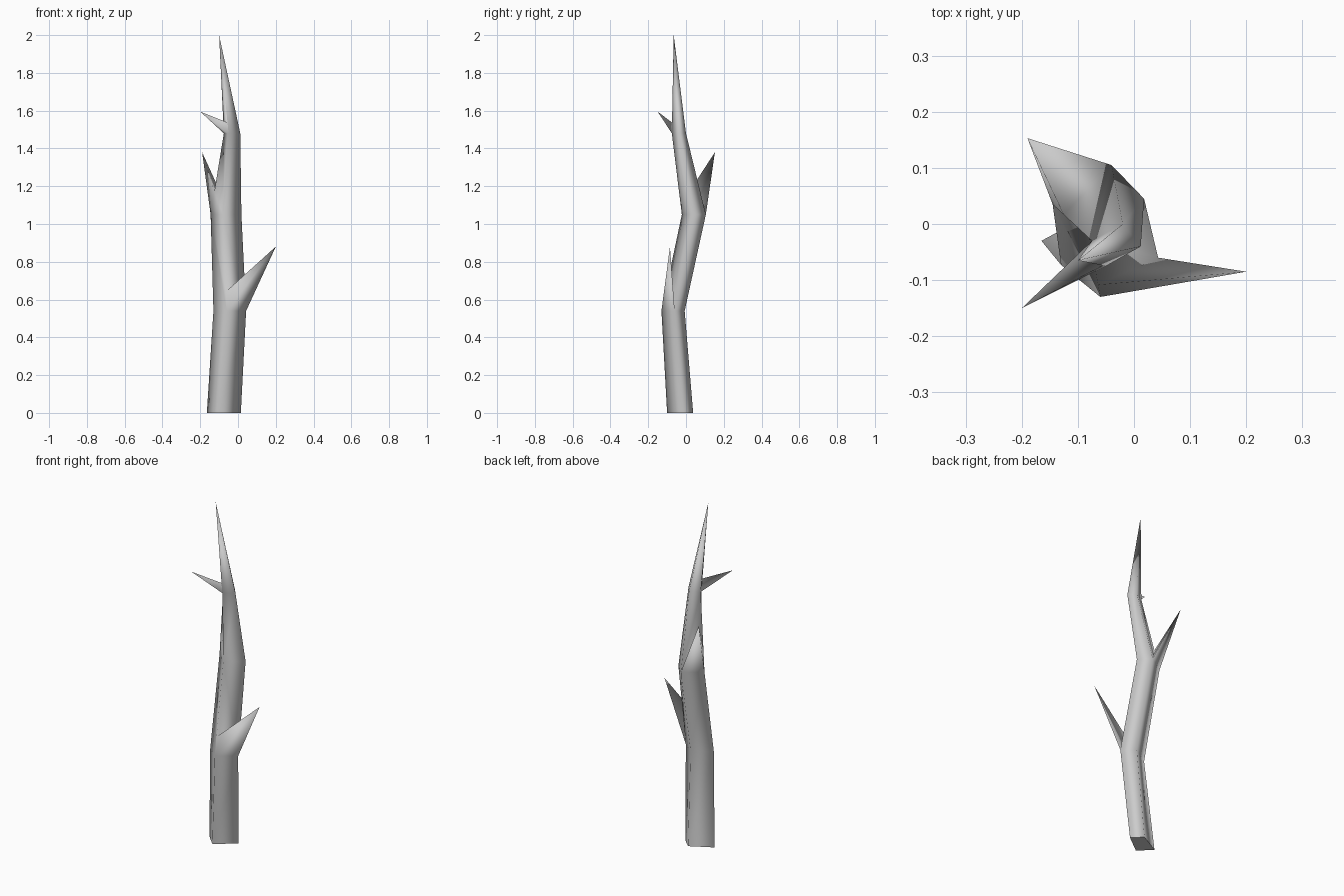
import bpy
import bmesh
from mathutils import Vector

if "Cube" in bpy.data.objects:
    bpy.data.objects.remove(bpy.data.objects["Cube"])

# Bark material
bark = bpy.data.materials.new("grey_bark")
bark.use_nodes = True
colour = (0.6, 0.6, 0.6, 1)
bark.diffuse_color = colour
bark.node_tree.nodes["Principled BSDF"].inputs["Base Color"].default_value = colour

# Four-sided trunk rings: height, then corners facing right, back, left, front
RINGS = [
    (0.00, [(0.015, -0.015), (-0.04, 0.038), (-0.165, -0.03), (-0.097, -0.10)]),
    (0.54, [(0.043, -0.06), (-0.025, -0.007), (-0.13, -0.073), (-0.06, -0.13)]),
    (1.05, [(0.018, 0.045), (-0.04, 0.105), (-0.145, 0.035), (-0.08, -0.022)]),
    (1.48, [(0.012, -0.04), (-0.02, 0.0), (-0.075, -0.03), (-0.05, -0.075)]),
]
TOP = (-0.10, -0.065, 2.0)

# Twigs: (ring, side) -> corner carrying the upper ridge, ridge height fraction, tip
TWIGS = {
    (1, 3): (3, 0.20, (0.20, -0.085, 0.88)),
    (2, 1): (2, 0.28, (-0.19, 0.153, 1.38)),
    (3, 2): (3, 0.11, (-0.20, -0.15, 1.595)),
}

bm = bmesh.new()
rings = [[bm.verts.new((x, y, z)) for x, y in pts] for z, pts in RINGS]
rings.append([bm.verts.new(TOP)] * 4)

# Ridge points where twigs leave the trunk edges
splits = {}
for (k, side), (corner, t, tip) in TWIGS.items():
    point = rings[k][corner].co.lerp(rings[k + 1][corner].co, t)
    splits[k, corner] = bm.verts.new(point)


def add_face(verts):
    face = bm.faces.new(list(dict.fromkeys(v for v in verts if v)))
    face.smooth = True


# Trunk sides, with a pointed twig pulled out of the chosen ones
for k in range(len(RINGS)):
    low, high = rings[k], rings[k + 1]
    for i in range(4):
        j = (i + 1) % 4
        loop = [low[i], low[j], splits.get((k, j)), high[j], high[i], splits.get((k, i))]
        if (k, i) in TWIGS:
            corner, t, tip = TWIGS[k, i]
            loop.remove(low[corner])
            ridge, end = splits[k, corner], bm.verts.new(tip)
            for a, b in ((low[i], low[j]), (low[j], ridge), (ridge, low[i])):
                add_face([a, b, end])
        add_face(loop)

# Flat cut end
bm.faces.new(rings[0][::-1])

mesh = bpy.data.meshes.new("branch")
bm.to_mesh(mesh)
bm.free()
mesh.materials.append(bark)
branch = bpy.data.objects.new("branch", mesh)
bpy.context.collection.objects.link(branch)
# Keep the rim of the cut end crisp
for edge in mesh.edges:
    if all(mesh.vertices[v].co.z < 0.001 for v in edge.vertices):
        edge.use_edge_sharp = True
